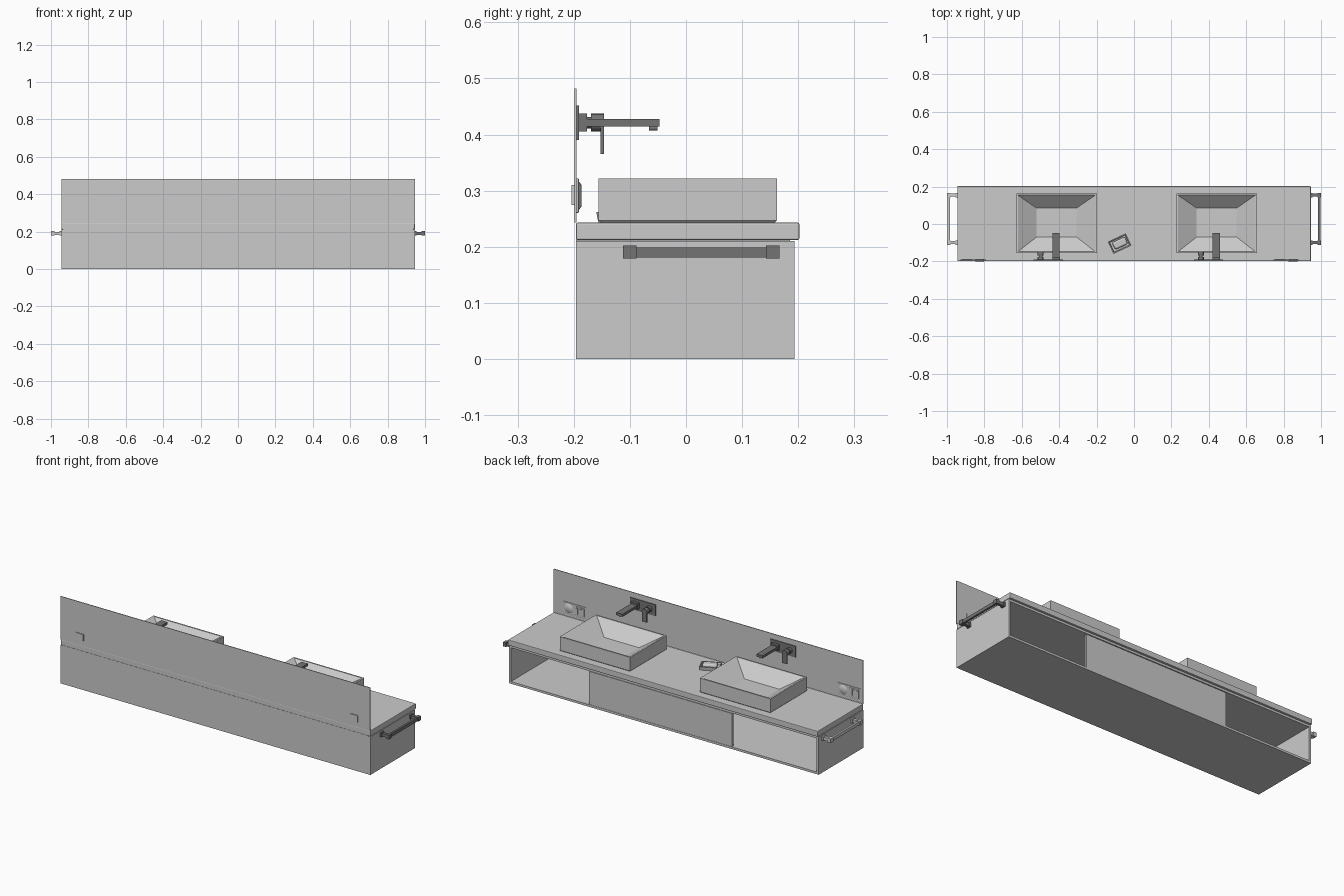
import bpy
import bmesh
import math
from mathutils import Matrix

cube = bpy.data.objects.get("Cube")
if cube:
    bpy.data.objects.remove(cube, do_unlink=True)


def material(name, value):
    m = bpy.data.materials.new(name)
    m.use_nodes = True
    m.diffuse_color = (value, value, value, 1)
    m.node_tree.nodes["Principled BSDF"].inputs["Base Color"].default_value = m.diffuse_color
    return m


LIGHT = material("light grey", 0.6)
DARK = material("dark grey", 0.175)


def finish(name, bm, mat, bevel=0.0, smooth=False):
    bmesh.ops.recalc_face_normals(bm, faces=bm.faces)
    mesh = bpy.data.meshes.new(name)
    bm.to_mesh(mesh)
    bm.free()
    mesh.materials.append(mat)
    obj = bpy.data.objects.new(name, mesh)
    bpy.context.collection.objects.link(obj)
    if bevel:
        mod = obj.modifiers.new("rounded edges", "BEVEL")
        mod.width = bevel
        mod.segments = 2
    if smooth:
        bpy.ops.object.select_all(action="DESELECT")
        obj.select_set(True)
        bpy.context.view_layer.objects.active = obj
        bpy.ops.object.shade_smooth_by_angle(angle=math.radians(40))
    return obj


def box(name, x, y, z, mat=LIGHT, bevel=0.0, smooth=False):
    """Box from (low, high) ranges on each axis."""
    bm = bmesh.new()
    bmesh.ops.create_cube(bm, size=1)
    for v in bm.verts:
        for i, (lo, hi) in enumerate((x, y, z)):
            v.co[i] = lo if v.co[i] < 0 else hi
    return finish(name, bm, mat, bevel, smooth)


def rod(name, x, z, radius, y0, y1, mat, tip=1.0):
    """Round part running along y, tapered by tip."""
    bm = bmesh.new()
    place = Matrix.Translation((x, (y0 + y1) / 2, z)) @ Matrix.Rotation(math.pi / 2, 4, "X")
    # local +z points to -y, so the second radius is at the wall end
    bmesh.ops.create_cone(bm, cap_ends=True, segments=24, radius1=radius * tip,
                          radius2=radius, depth=y1 - y0, matrix=place)
    return finish(name, bm, mat, smooth=True)


def loft(name, rings, mat):
    """Skin rectangular rings (half x, y low, y high, z), capped at both ends."""
    bm = bmesh.new()
    loops = [[bm.verts.new(p) for p in ((-h, a, z), (h, a, z), (h, b, z), (-h, b, z))]
             for h, a, b, z in rings]
    for lower, upper in zip(loops, loops[1:]):
        for i in range(4):
            j = (i + 1) % 4
            bm.faces.new((lower[i], lower[j], upper[j], upper[i]))
    bm.faces.new(loops[0])
    bm.faces.new(loops[-1])
    return finish(name, bm, mat)


# Hollow cabinet, open at both ends of its +y side
W, T = 0.945, 0.012
BACK, FRONT = -0.196, 0.193
box("cabinet_floor", (-W, W), (BACK, FRONT), (0, T))
box("cabinet_ceiling", (-W, W), (BACK, FRONT), (0.198, 0.21))
box("cabinet_wall", (-W, W), (BACK, BACK + T), (T, 0.198))
for side, s in (("right", -1), ("left", 1)):
    box(side + "_cabinet_side", sorted((s * W, s * (W - T))), (BACK + T, FRONT), (T, 0.198))
box("drawer_front", (-0.415, 0.457), (0.178, 0.191), (T, 0.195))

# Worktop and splashback
box("worktop", (-W, W), (BACK, 0.202), (0.212, 0.243), bevel=0.003)
box("worktop_support", (-W + 0.01, W - 0.01), (BACK, 0.185), (0.209, 0.213))
box("splashback", (-W, W), (-0.199, -0.195), (0.243, 0.482))

# Basins, each with its wall tap
for side, cx in (("right", -0.414), ("left", 0.442)):
    basin = loft(side + "_basin", [
        (0.211, -0.152, 0.158, 0.243),
        (0.215, -0.156, 0.162, 0.247),
        (0.215, -0.156, 0.162, 0.322),
        (0.207, -0.148, 0.154, 0.322),
        (0.107, -0.07, 0.085, 0.258)], LIGHT)
    basin.location.x = cx
    box(side + "_tap_plate", (cx - 0.122, cx + 0.034), (-0.196, -0.191), (0.39, 0.452), DARK)
    box(side + "_tap_collar", (cx - 0.023, cx + 0.019), (-0.192, -0.176), (0.405, 0.437), DARK)
    box(side + "_tap_spout", (cx - 0.021, cx + 0.017), (-0.192, -0.047), (0.414, 0.428), DARK)
    rod(side + "_tap_outlet", cx - 0.002, 0.411, 0.004, -0.066, -0.051, DARK)
    hx = cx - 0.085
    rod(side + "_handle_collar", hx, 0.421, 0.016, -0.192, -0.176, DARK)
    rod(side + "_handle_stem", hx, 0.421, 0.01, -0.18, -0.165, DARK)
    rod(side + "_handle_knob", hx, 0.421, 0.016, -0.169, -0.146, DARK)
    box(side + "_handle_lever", (hx - 0.015, hx + 0.015), (-0.152, -0.146), (0.365, 0.421), DARK)

# Towel rails at both ends
for side, s, mat in (("right", -1, LIGHT), ("left", 1, DARK)):
    for i, y in enumerate((-0.1, 0.155)):
        box(f"{side}_rail_post_{i + 1}", sorted((s * 0.952, s * 0.992)),
            (y - 0.008, y + 0.008), (0.182, 0.199), mat)
        box(f"{side}_rail_cap_{i + 1}", sorted((s * 0.982, s)),
            (y - 0.012, y + 0.012), (0.179, 0.202), mat)
        box(f"{side}_rail_mount_{i + 1}", sorted((s * 0.944, s * 0.954)),
            (y - 0.012, y + 0.012), (0.179, 0.202), mat)
    box(side + "_rail_bar", sorted((s * 0.985, s * 0.996)), (-0.1, 0.155), (0.181, 0.199), mat)

# Wall sockets with a box behind the splashback
for side, cx in (("right", -0.86), ("left", 0.815)):
    box(side + "_socket_plate", (cx - 0.07, cx + 0.07), (-0.196, -0.191), (0.26, 0.322),
        bevel=0.002)
    rod(side + "_socket_round", cx + 0.035, 0.291, 0.027, -0.192, -0.186, LIGHT, tip=0.7)
    box(side + "_switch_base", (cx - 0.062, cx - 0.005), (-0.192, -0.188), (0.268, 0.314),
        bevel=0.002)
    for i in range(3):
        x = cx - 0.05 + i * 0.016
        box(f"{side}_switch_key_{i + 1}", (x - 0.006, x + 0.006), (-0.189, -0.186),
            (0.275, 0.307))
    box(side + "_socket_box", (cx + 0.012, cx + 0.058), (-0.204, -0.198), (0.274, 0.31))

# Soap dish with a bar of soap, turned on the worktop
dish = loft("soap_dish", [
    (0.05, -0.033, 0.033, 0.243),
    (0.053, -0.036, 0.036, 0.262),
    (0.048, -0.031, 0.031, 0.262),
    (0.045, -0.028, 0.028, 0.25)], LIGHT)
soap = box("soap", (-0.035, 0.04), (-0.02, 0.022), (0.249, 0.272), LIGHT, 0.009, True)
for part in (dish, soap):
    part.location = (-0.077, -0.105, 0)
    part.rotation_euler.z = math.radians(25)
